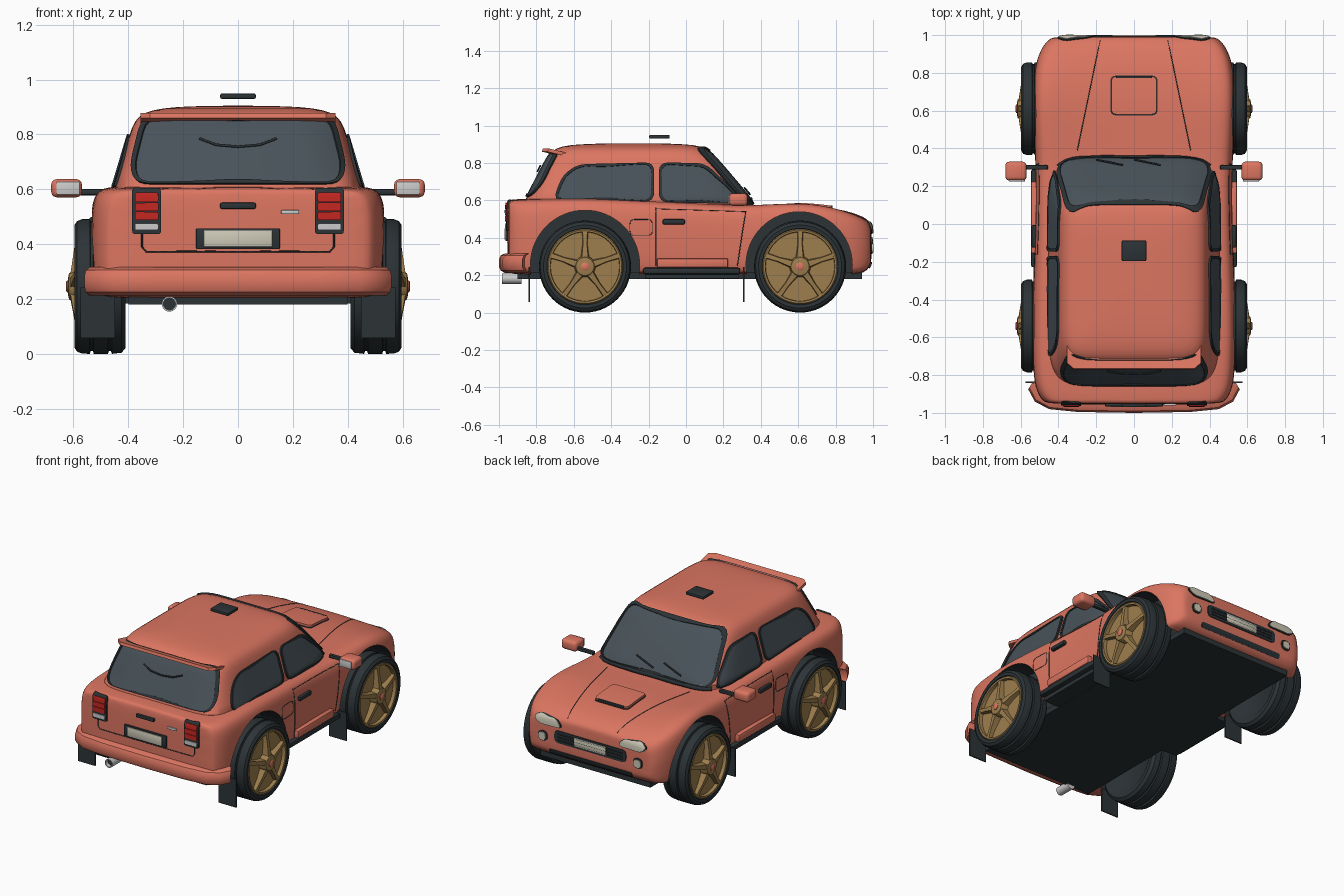
import bpy, bmesh, math
from mathutils import Vector
from mathutils.bvhtree import BVHTree

if "Cube" in bpy.data.objects:
    bpy.data.objects.remove(bpy.data.objects["Cube"])

def material(name, c):
    m = bpy.data.materials.new(name)
    m.diffuse_color = (*c, 1)
    m.use_nodes = True
    m.node_tree.nodes["Principled BSDF"].inputs["Base Color"].default_value = m.diffuse_color
    return m
CORAL = material("coral", (.72, .18, .12)); BLACK = material("black", (.025, .033, .037))
GLASS = material("glass", (.065, .085, .1)); GOLD = material("gold", (.34, .21, .075))
CHROME = material("chrome", (.55, .56, .55)); RED = material("red", (.55, .02, .015))
CREAM = material("cream", (.62, .59, .48))

def smooth(me, angle=35):
    me.shade_smooth()
    me.set_sharp_from_angle(angle=math.radians(angle))

def finish(name, bm, mat, out=None):
    bmesh.ops.recalc_face_normals(bm, faces=bm.faces)
    if out and sum(f.normal.dot(Vector(out)) * f.calc_area() for f in bm.faces) < 0:
        bmesh.ops.reverse_faces(bm, faces=bm.faces)
    me = bpy.data.meshes.new(name)
    bm.to_mesh(me); bm.free()
    me.materials.append(mat)
    smooth(me)
    ob = bpy.data.objects.new(name, me)
    bpy.context.collection.objects.link(ob)
    return ob

def skin(name, rings, mat, caps=(True, True), out=None):
    bm = bmesh.new()
    vs = [[bm.verts.new(p) for p in r] for r in rings]
    n = len(rings[0])
    for a, b in zip(vs, vs[1:]):
        for i in range(n):
            bm.faces.new((a[i], a[(i + 1) % n], b[(i + 1) % n], b[i]))
    if caps[0]: bm.faces.new(vs[0])
    if caps[1]: bm.faces.new(vs[-1])
    return finish(name, bm, mat, out)

def box(name, c, s, mat, bevel=.006, seg=2):
    bm = bmesh.new()
    bmesh.ops.create_cube(bm, size=1)
    for v in bm.verts: v.co = Vector(c) + Vector([v.co[i] * s[i] for i in range(3)])
    if bevel: bmesh.ops.bevel(bm, geom=bm.edges[:], offset=bevel, segments=seg, profile=.5, affect='EDGES')
    return finish(name, bm, mat)

def prism(name, outline, levels, mat):
    # outline in x,y with (z, inset scale) levels
    return skin(name, [[(x * k, y + .9 * (1 - k), z) for x, y in outline] for z, k in levels], mat)

def revolve(name, prof, c, s, mat, n=48, axis=0):
    def pt(r, d, t):
        a, b = r * math.cos(t), r * math.sin(t)
        return (c[0] + s * d, c[1] + a, c[2] + b) if axis == 0 else (c[0] + a, c[1] + s * d, c[2] + b)
    return skin(name, [[pt(r, d, math.tau * i / n) for i in range(n)] for r, d in prof], mat)

def bake(ob, angle=35):
    dg = bpy.context.evaluated_depsgraph_get()
    me = bpy.data.meshes.new_from_object(ob.evaluated_get(dg))
    ob.modifiers.clear()
    ob.data = me
    smooth(me, angle)

def subdivide(ob, lv):
    m = ob.modifiers.new("smooth", 'SUBSURF'); m.levels = m.render_levels = lv
    bake(ob)
    return BVHTree.FromObject(ob, bpy.context.evaluated_depsgraph_get())

def project(tree, u, v, axis, s, off):
    d = Vector([-s if i == axis else 0 for i in range(3)])
    o = [(0, u, v), (u, 0, v), (u, v, 0)][axis]
    hit, nor, _, _ = tree.ray_cast(Vector(o) - d * 3, d)
    if hit is None: hit, nor, _, _ = tree.find_nearest(Vector(o) - d * .95)
    return hit + nor * off * (1 if nor.dot(d) < 0 else -1)

def dense(pts, closed=True, step=.04):
    out = []
    for a, b in zip(pts, pts[1:] + (pts[:1] if closed else [])):
        a, b = Vector(a), Vector(b)
        k = max(1, int((b - a).length / step))
        out += [a.lerp(b, i / k) for i in range(k)]
    return out if closed else out + [Vector(pts[-1])]

def rounded(pts, r):
    out = []
    for i, p in enumerate(pts):
        p, a, b = Vector(p), Vector(pts[i - 1]), Vector(pts[(i + 1) % len(pts)])
        a = p + (a - p).normalized() * min(r, (a - p).length * .48)
        b = p + (b - p).normalized() * min(r, (b - p).length * .48)
        out += [a.lerp(p, t).lerp(p.lerp(b, t), t) for t in (0, .25, .5, .75, 1)]
    return dense(out)

def rect(u, v, w, h): return [(u - w / 2, v - h / 2), (u + w / 2, v - h / 2), (u + w / 2, v + h / 2), (u - w / 2, v + h / 2)]

def patch(name, tree, pts, r, axis, s, mat, h=.005, inset=0, ring=0):
    # surface-hugging panel; ring > 0 makes only a frame of that width
    o = rounded(pts, r)
    c = sum(o, Vector((0, 0))) / len(o)
    levels = [(inset, 1, -.004), (inset, 1, h)]
    if ring: levels += [(inset + ring, 1, h), (inset + ring, 1, -.004)]
    else: levels += [(inset, k, h) for k in (.85, .68, .5, .33, .17, .05)]
    rings = []
    for d, k, off in levels:
        ps = [c + (p - c) * (1 - d / (p - c).length) * k for p in o]
        rings.append([project(tree, p.x, p.y, axis, s, off) for p in ps])
    return skin(name, rings, mat, (False, not ring), [s if i == axis else 0 for i in range(3)])

def line(name, tree, pts, axis, s, r=.003, off=0, mat=BLACK):
    cu = bpy.data.curves.new(name, 'CURVE')
    cu.dimensions = '3D'; cu.bevel_depth = r; cu.bevel_resolution = 1; cu.use_fill_caps = True
    ps = dense(pts, False)
    sp = cu.splines.new('POLY'); sp.points.add(len(ps) - 1)
    for q, p in zip(sp.points, ps): q.co = (*project(tree, p.x, p.y, axis, s, off), 1)
    cu.materials.append(mat)
    bpy.context.collection.objects.link(bpy.data.objects.new(name, cu))

def window(name, tree, pts, r, axis, s):
    patch(name + "_seal", tree, pts, r, axis, s, BLACK, .01, 0, .016)
    patch(name + "_glass", tree, pts, r, axis, s, GLASS, .005, .012)

# lower body: cross-sections along y (y, half width, shoulder z, centre z, bottom z)
stations = [(-.955, .45, .59, .60, .22), (-.94, .485, .60, .605, .21), (-.87, .525, .605, .61, .2), (-.75, .535, .61, .61, .2),
            (-.54, .54, .615, .61, .2), (-.25, .53, .60, .6, .2), (0, .52, .59, .59, .2), (.25, .52, .575, .575, .2),
            (.4, .525, .578, .57, .2), (.6, .535, .592, .572, .2), (.75, .535, .575, .56, .2), (.88, .515, .535, .54, .2),
            (.955, .475, .5, .512, .21), (.985, .44, .47, .485, .25), (.992, .41, .45, .465, .27)]
rings = []
for y, w, zs, zc, zb in stations:
    half = [(0, zb), (.93 * w, zb), (.985 * w, zb + .02), (w, .34), (w, zs - .12), (.985 * w, zs - .05),
            (.94 * w, zs - .012), (.84 * w, zs), (.6 * w, (zs + 2 * zc) / 3 - .003), (0, zc)]
    rings.append([(x, y, z) for x, z in half] + [(-x, y, z) for x, z in half[-2:0:-1]])
body = skin("body_shell", rings, CORAL)
B = subdivide(body, 2)

# wheel wells cut out of the body
body.data.materials.append(BLACK)
for y, r in ((-.54, .292), (.605, .284)):
    for s in (1, -1):
        cut = revolve("well_cutter", [(r, .37), (r, .8)], (0, y, .255), s, CORAL, 64)
        cut.hide_render = True
        cut.data.materials.append(BLACK)
        for p in cut.data.polygons: p.material_index = 1
        m = body.modifiers.new("well", 'BOOLEAN'); m.operation = 'DIFFERENCE'; m.object = cut; m.solver = 'EXACT'
        bake(body)
        bpy.data.objects.remove(cut)

# cabin: squarish plan outlines stacked in z (z, rear y, front y, half width)
def plan(z, yr, yf, w, n=7, k=56):
    pw = lambda v: math.copysign(abs(v) ** (2 / n), v)
    ts = [math.tau * (i + .5) / k for i in range(k)]
    return [(w * pw(math.cos(t)), (yf + yr) / 2 + (yf - yr) / 2 * pw(math.sin(t)), z) for t in ts]
levels = [(.55, -.89, .385, .472), (.60, -.86, .355, .455), (.70, -.81, .27, .425), (.80, -.758, .185, .396), (.85, -.73, .14, .378),
          (.88, -.695, .105, .345), (.896, -.63, .05, .28), (.903, -.5, -.06, .18), (.905, -.36, -.2, .06)]
cabin = skin("cabin_shell", [plan(*l) for l in levels], CORAL)
C = subdivide(cabin, 1)

# windows
window("windscreen", C, [(-.415, .595), (.415, .595), (.35, .878), (-.35, .878)], .06, 1, 1)
window("rear_window", C, [(-.37, .618), (.37, .618), (.39, .68), (.345, .862), (-.345, .862), (-.39, .68)], .05, 1, -1)
for s in (1, -1):
    window("rear_side_window", C, [(-.71, .6), (-.17, .595), (-.17, .8), (-.58, .79), (-.66, .73)], .05, 0, s)
    window("door_window", C, [(-.145, .592), (.295, .582), (.25, .65), (.1, .795), (-.145, .8)], .05, 0, s)
line("rear_wiper", C, [(-.14, .78), (-.08, .757), (0, .75), (.08, .757), (.14, .78)], 1, -1, .005, .012)
for a, b in ((-.2, -.06), (.0, .14)):
    line("front_wiper", C, [(a, .625), (b, .66)], 1, 1, .005, .012)
line("cowl", C, [(-.4, .585), (.4, .585)], 1, 1, .016, 0)

# roof pad and spoiler
box("roof_pad", (0, -.142, .94), (.13, .11, .02), BLACK)
prof = [(-.655, .833), (-.655, .85), (-.765, .878), (-.77, .86)]
skin("roof_spoiler", [[(x, y + .03 * (abs(x) > .33), z) for y, z in prof] for x in (-.355, -.32, .32, .355)], CORAL)

# bonnet details
patch("bonnet_scoop", B, rect(0, .68, .24, .2), .03, 2, 1, CORAL, .016)
patch("scoop_outline", B, rect(0, .68, .25, .21), .03, 2, 1, BLACK, .003, 0, .012)
box("scoop_slot", (0, .778, .566), (.19, .012, .014), BLACK, .003)
for s in (1, -1):
    line("bonnet_seam", B, [(s * .3, .39), (s * .18, .97)], 2, 1, .0025)

# nose: grille, plate, lamps
patch("grille", B, rect(0, .365, .52, .08), .03, 1, 1, BLACK, .005)
for z in (.345, .365, .385):
    line("grille_slat", B, [(-.235, z), (.235, z)], 1, 1, .004, .005)
box("front_plate", (0, .996, .365), (.23, .008, .055), CREAM, .002)
patch("lower_intake", B, rect(0, .255, .6, .03), .012, 1, 1, BLACK, .006)
for s in (1, -1):
    lamp = [(s * .2, .425), (s * .37, .42), (s * .415, .455), (s * .37, .487), (s * .23, .475)]
    patch("headlight_bezel", B, lamp, .03, 1, 1, BLACK, .006)
    patch("headlight_lens", B, lamp, .03, 1, 1, CREAM, .011, .008)
    patch("fog_lamp_bezel", B, rect(s * .345, .345, .066, .066), .03, 1, 1, BLACK, .006)
    patch("fog_lamp_lens", B, rect(s * .345, .345, .05, .05), .024, 1, 1, CREAM, .012)

# tail: bumper, plate, handle, lamps, exhaust
arc = [(.56, -.875), (.525, -.94), (.45, -.98), (.3, -.995), (0, -1.0)]
outline = arc + [(-x, y) for x, y in arc[-2::-1]] + [(-.5, -.86), (.5, -.86)]
prism("rear_bumper", outline, [(.212, .965), (.225, .99), (.245, 1), (.285, 1), (.305, .99), (.316, .965)], CORAL)
box("rear_plate_frame", (0, -.958, .42), (.305, .016, .076), BLACK, .004)
box("rear_plate", (0, -.966, .42), (.25, .008, .06), CREAM, .002)
box("tailgate_handle", (0, -.96, .54), (.13, .02, .022), BLACK, .006)
box("tail_badge_blank", (.19, -.957, .517), (.065, .01, .015), CHROME, .003)
line("tailgate_seam", B, [(-.35, .45), (-.35, .39), (-.335, .373), (.335, .373), (.35, .39), (.35, .45)], 1, -1)
for s in (1, -1):
    patch("tail_lamp_housing", B, rect(s * .333, .517, .105, .16), .012, 1, -1, BLACK, .01)
    for i in range(3):
        patch("tail_lamp_red", B, rect(s * .333, .503 + i * .033, .085, .03), .006, 1, -1, RED, .016)
    patch("reverse_lamp", B, rect(s * .333, .463, .085, .024), .006, 1, -1, CHROME, .016)
revolve("exhaust", [(.02, .88), (.028, .88), (.028, .985), (.022, .985), (.022, .94)], (-.25, 0, .182), -1, CHROME, 24, 1)
revolve("exhaust_bore", [(.022, .93), (.022, .96)], (-.25, 0, .182), -1, BLACK, 24, 1)

# floor
box("floor", (0, .02, .198), (.8, 1.84, .036), BLACK, 0)
box("floor_middle", (0, .03, .198), (1.02, .5, .03), BLACK, 0)

for s in (1, -1):
    # sills, doors, handles, fuel flap
    box("sill", (s * .525, .03, .222), (.04, .52, .036), BLACK, .012)
    box("side_skirt", (s * .525, .035, .265), (.04, .38, .05), CORAL, .008)
    line("door_seam", B, [(-.16, .56), (-.16, .25)], 0, s)
    line("door_front_seam", B, [(.32, .54), (.3, .42), (.275, .25)], 0, s)
    line("belt_seam", B, [(-.16, .555), (.32, .54)], 0, s, .002)
    box("door_handle", (s * .53, -.065, .485), (.025, .12, .028), BLACK, .008)
    flap = rounded(rect(-.24, .455, .12, .085), .025)
    line("fuel_flap_seam", B, flap + flap[:1], 0, s, .002)
    # mirrors
    box("mirror_housing", (s * .625, .28, .604), (.112, .1, .066), CORAL, .02, 3)
    box("mirror_glass", (s * .62, .229, .604), (.085, .008, .048), CHROME, .003)
    box("mirror_arm", (s * .52, .3, .59), (.13, .025, .024), BLACK, .008)
    # wheels
    for y in (-.54, .61):
        c = (0, y, .246)
        revolve("tyre", [(.15, .44), (.19, .415), (.225, .41), (.242, .425), (.246, .46), (.236, .463), (.236, .471), (.246, .474),
                         (.246, .526), (.236, .529), (.236, .537), (.246, .54), (.245, .568), (.238, .587), (.222, .597), (.204, .595),
                         (.198, .58), (.185, .55)], c, s, BLACK, 56)
        revolve("rim", [(.2, .57), (.202, .588), (.196, .594), (.186, .592), (.182, .55)], c, s, GOLD, 56).data
        revolve("rim_back", [(.186, .53), (.186, .556)], c, s, BLACK, 40)
        revolve("hub", [(.058, .55), (.055, .6), (.048, .616), (.03, .62)], c, s, GOLD, 32)
        revolve("hub_cap", [(.022, .61), (.022, .623), (.016, .627)], c, s, CORAL, 24)
        for k in range(5):
            t = math.tau * k / 5
            u, v = Vector((0, math.sin(t), math.cos(t))), Vector((0, math.cos(t), -math.sin(t)))
            rr = [[Vector(c) + u * r + v * w * a + Vector((s * x, 0, 0)) for a, x in ((-1, x0), (-.7, x1), (.7, x1), (1, x0))]
                  for r, w, x0, x1 in ((.04, .025, .56, .612), (.12, .015, .555, .6), (.19, .018, .555, .59))]
            skin("spoke", rr, GOLD)
    # mud flaps
    for y in (-.837, .308):
        box("mud_flap", (s * .512, y, .15), (.126, .008, .185), BLACK, 0)
